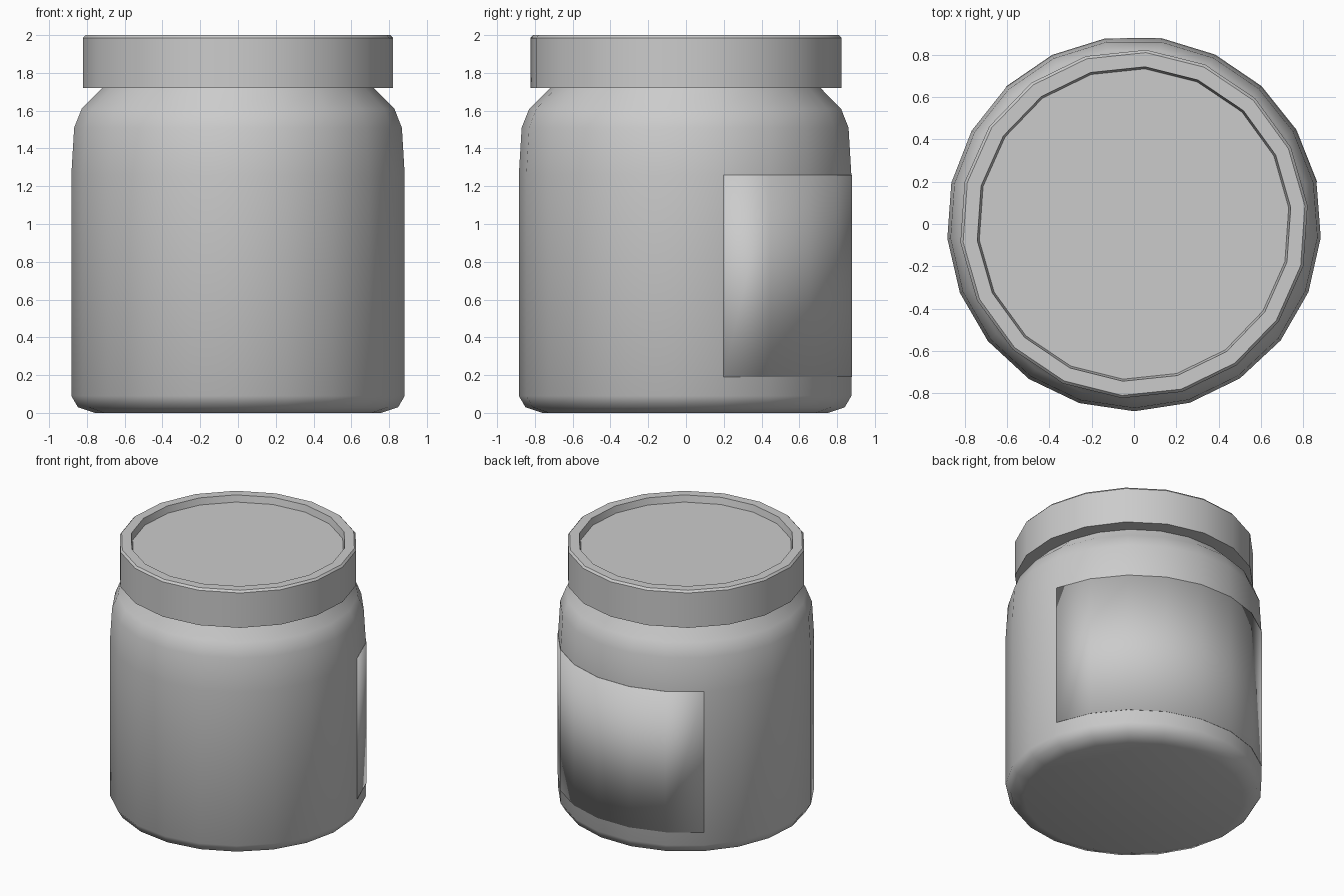
import bpy
import bmesh
from math import sin, cos, radians

if "Cube" in bpy.data.objects:
    bpy.data.objects.remove(bpy.data.objects["Cube"])


def lathe(name, profile, sides, start=0.0, steps=None, smooth=35):
    """Revolve (radius, z) points; steps < sides gives an open strip, otherwise capped."""
    full = steps is None
    count = sides if full else steps + 1
    bm = bmesh.new()
    rings = []
    for r, z in profile:
        ring = []
        for i in range(count):
            a = radians(start + 360 * i / sides)
            ring.append(bm.verts.new((r * cos(a), r * sin(a), z)))
        rings.append(ring)
    for low, high in zip(rings, rings[1:]):
        for i in range(sides if full else steps):
            j = (i + 1) % count
            bm.faces.new((low[i], low[j], high[j], high[i]))
    if full:
        bm.faces.new(rings[0][::-1])
        bm.faces.new(rings[-1])
    mesh = bpy.data.meshes.new(name)
    bm.to_mesh(mesh)
    bm.free()
    obj = bpy.data.objects.new(name, mesh)
    bpy.context.collection.objects.link(obj)
    bpy.ops.object.select_all(action='DESELECT')
    bpy.context.view_layer.objects.active = obj
    obj.select_set(True)
    bpy.ops.object.shade_smooth_by_angle(angle=radians(smooth))
    return obj


SIDES = 21
STEP = 360 / SIDES
START = 13 - STEP

# Jar body: rounded foot, straight wall, sloped shoulder and neck
lathe("jar_body", [(0.76, 0.0), (0.85, 0.03), (0.885, 0.09), (0.885, 1.26),
                   (0.87, 1.51), (0.83, 1.61), (0.72, 1.72), (0.70, 1.80)],
      SIDES, START, smooth=50)

# Lid with raised rim and recessed top
lathe("lid", [(0.70, 1.72), (0.825, 1.72), (0.825, 1.985), (0.812, 2.0),
              (0.745, 2.0), (0.735, 1.95)], 18, 6)

# Thin label wrapped around the back right of the wall
label = lathe("label", [(0.888, 0.19), (0.888, 1.26)], SIDES, 13, steps=7)
thickness = label.modifiers.new("thickness", 'SOLIDIFY')
thickness.thickness = 0.004
thickness.offset = -1
